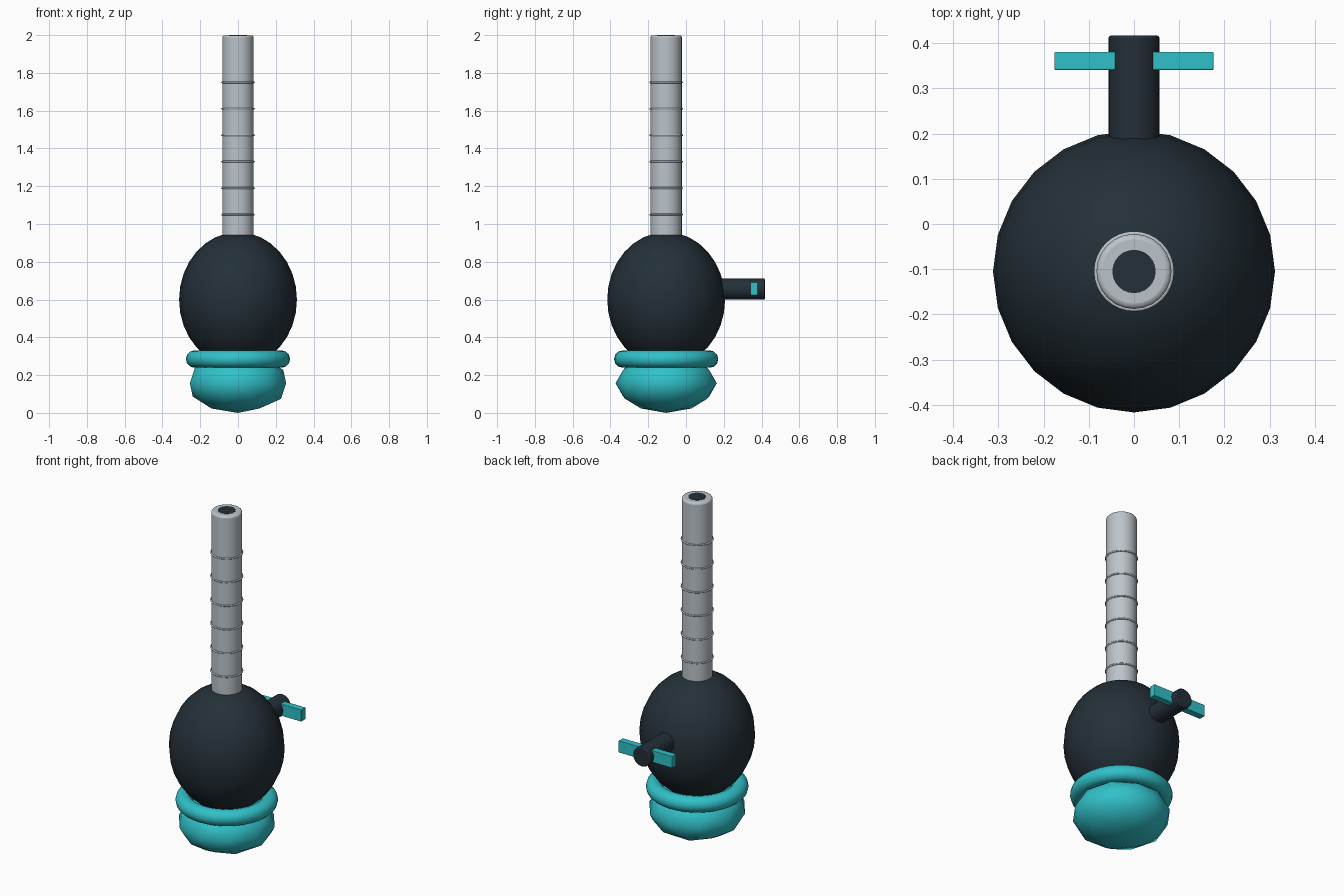
import bpy, math
from math import pi

cube = bpy.data.objects.get("Cube")
if cube:
    bpy.data.objects.remove(cube, do_unlink=True)

CY = -0.105  # y of the main vertical axis


def material(name, rgb):
    m = bpy.data.materials.new(name)
    m.use_nodes = True
    m.diffuse_color = (*rgb, 1)
    m.node_tree.nodes["Principled BSDF"].inputs["Base Color"].default_value = (*rgb, 1)
    return m


dark = material("dark slate", (0.017, 0.029, 0.039))
teal = material("teal", (0.03, 0.53, 0.58))
grey = material("light grey", (0.50, 0.55, 0.59))


def finish(name, mat, scale=(1, 1, 1), bevel=0, angle=50):
    ob = bpy.context.object
    ob.name = name
    ob.scale = scale
    bpy.ops.object.transform_apply(location=False, rotation=False, scale=True)
    ob.data.materials.append(mat)
    if bevel:
        mod = ob.modifiers.new("rounded rim", "BEVEL")
        mod.width = bevel
        mod.segments = 3
        mod.angle_limit = math.radians(40)
    bpy.ops.object.shade_smooth_by_angle(angle=math.radians(angle))
    return ob


# Egg-shaped body
bpy.ops.mesh.primitive_uv_sphere_add(segments=24, ring_count=16, radius=1, location=(0, CY, 0.6))
finish("body", dark, (0.312, 0.312, 0.357))

# Rounded foot and the collar above it
bpy.ops.mesh.primitive_ico_sphere_add(subdivisions=2, radius=1, location=(0, CY, 0.157))
finish("foot", teal, (0.268, 0.268, 0.157), angle=80)
bpy.ops.mesh.primitive_torus_add(major_segments=32, minor_segments=12, major_radius=0.23,
                                 minor_radius=0.046, location=(0, CY, 0.285))
finish("collar", teal)

# Neck tube with a dark mouth
bpy.ops.mesh.primitive_cylinder_add(vertices=24, radius=0.083, depth=1.1, location=(0, CY, 1.449))
finish("neck", grey, bevel=0.012)
bpy.ops.mesh.primitive_cylinder_add(vertices=24, radius=0.048, depth=0.008, location=(0, CY, 1.996))
finish("mouth", dark)

# Thin rings along the neck
for i in range(6):
    bpy.ops.mesh.primitive_torus_add(major_segments=32, minor_segments=8, major_radius=0.084,
                                     minor_radius=0.005, location=(0, CY, 1.05 + 0.14 * i))
    finish(f"neck_ring_{i + 1}", grey)

# Rear spout with a crossbar
bpy.ops.mesh.primitive_cylinder_add(vertices=24, radius=0.056, depth=0.28,
                                    location=(0, 0.277, 0.655), rotation=(pi / 2, 0, 0))
finish("rear_stem", dark, bevel=0.005)
bpy.ops.mesh.primitive_cube_add(size=1, location=(0, 0.361, 0.657))
finish("crossbar", teal, (0.352, 0.04, 0.07), bevel=0.003)
